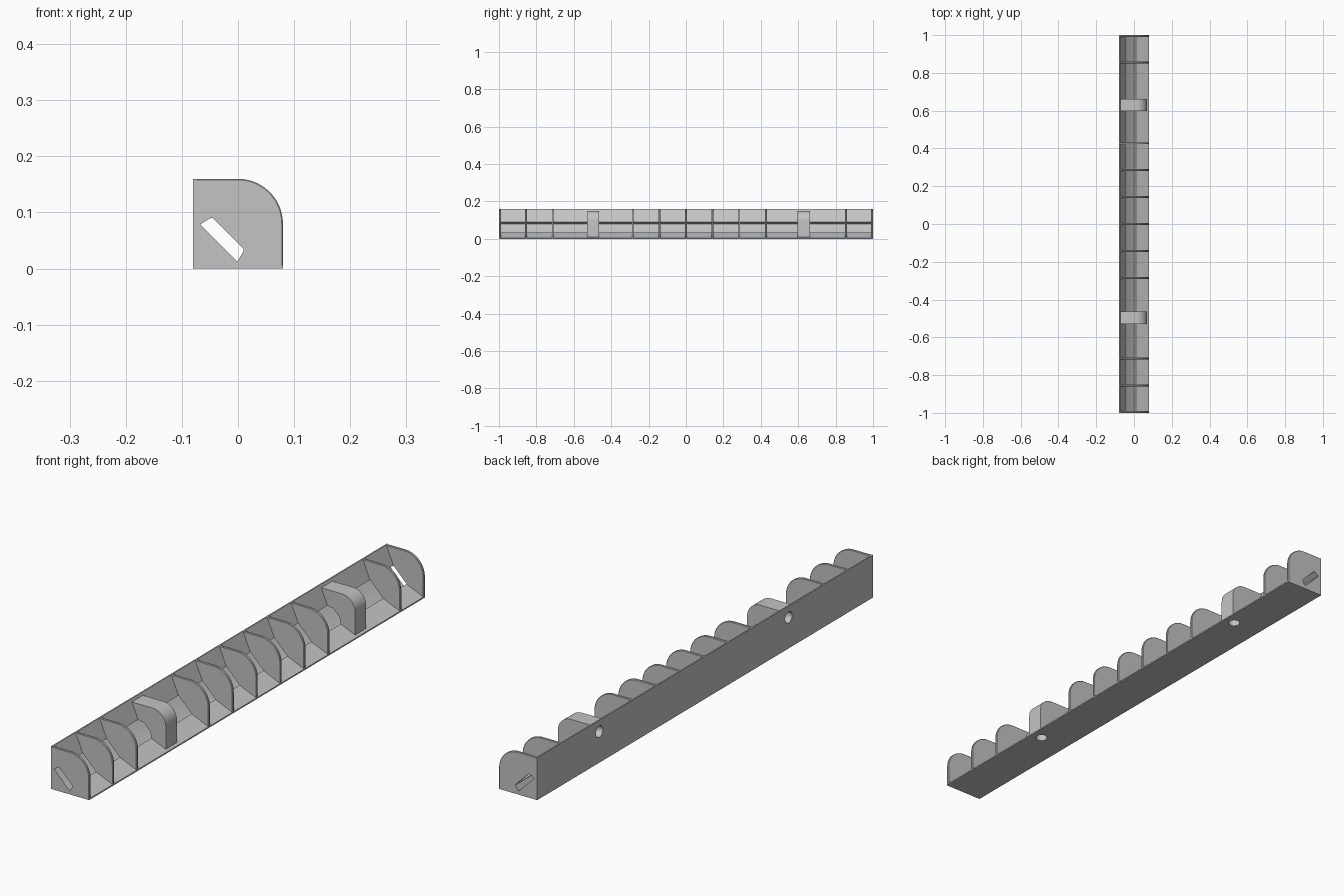
import bpy, bmesh, math
from mathutils import Vector

default = bpy.data.objects.get("Cube")
if default:
    bpy.data.objects.remove(default, do_unlink=True)

grey = bpy.data.materials.new("plain grey")
grey.use_nodes = True
grey.diffuse_color = (0.55, 0.55, 0.55, 1)
grey.node_tree.nodes["Principled BSDF"].inputs["Base Color"].default_value = grey.diffuse_color

HALF = 0.08


def mirrored(points):
    """Reflect section points across the diagonal through the corner, reversed."""
    return [(z - HALF, x + HALF) for x, z in reversed(points)]


def arc(cx, cz, radius, steps=20):
    return [(cx + radius * math.sin(math.pi / 2 * i / steps),
             cz + radius * math.cos(math.pi / 2 * i / steps)) for i in range(steps + 1)]


def prism(name, outline, y0, y1, rim=0, bevel=0.002):
    """Extrude an x-z outline along y; the first rim points get a softened edge."""
    bm = bmesh.new()
    front = [bm.verts.new((x, y0, z)) for x, z in outline]
    back = [bm.verts.new((x, y1, z)) for x, z in outline]
    n = len(outline)
    bm.faces.new(front)
    bm.faces.new(back[::-1])
    for i in range(n):
        j = (i + 1) % n
        bm.faces.new((front[i], back[i], back[j], front[j]))
    bmesh.ops.recalc_face_normals(bm, faces=bm.faces)
    if rim:
        edges = [bm.edges.get((ring[i], ring[i + 1]))
                 for ring in (front, back) for i in range(rim - 1)]
        bmesh.ops.bevel(bm, geom=edges, offset=bevel, segments=1, affect='EDGES')
    mesh = bpy.data.meshes.new(name)
    bm.to_mesh(mesh)
    bm.free()
    mesh.materials.append(grey)
    obj = bpy.data.objects.new(name, mesh)
    bpy.context.collection.objects.link(obj)
    return obj


def drill(obj, position, axis):
    """Cut a round blind hole at position along axis."""
    bpy.ops.mesh.primitive_cylinder_add(vertices=32, radius=0.021, depth=0.1, location=position)
    cutter = bpy.context.object
    cutter.rotation_euler = Vector(axis).to_track_quat('Z', 'Y').to_euler()
    cutter.hide_render = True
    cutter.data.materials.append(grey)
    mod = obj.modifiers.new("hole", 'BOOLEAN')
    mod.operation = 'DIFFERENCE'
    mod.solver = 'EXACT'
    mod.object = cutter
    graph = bpy.context.evaluated_depsgraph_get()
    cut = bpy.data.meshes.new_from_object(obj.evaluated_get(graph))
    obj.modifiers.clear()
    obj.data = cut
    bpy.data.objects.remove(cutter, do_unlink=True)


def smooth(obj):
    bpy.ops.object.select_all(action='DESELECT')
    obj.select_set(True)
    bpy.context.view_layer.objects.active = obj
    bpy.ops.object.shade_smooth_by_angle(angle=math.radians(25))


# L-shaped rail: wall and floor taper outwards, with an undercut diagonal groove
wall_tip = [(-HALF, 0.16), (-0.075, 0.16)]
wall_lip = [(-0.045, 0.09), (-0.049, 0.09)]
groove = [(-0.067, 0.079), (-0.065, 0.076)]
wall = wall_tip + wall_lip + groove
rail = prism("rail", wall + mirrored(wall) + [(-HALF, 0)], -1, 1)

# Thin dividers and end caps above the groove
pitch = 0.1425
divider = ([(-0.075, 0.16)] + arc(0, HALF, HALF) + [(HALF, 0.005)]
           + mirrored([(-0.045, 0.09)]) + [(-0.045, 0.09)])
rim = len(divider) - 2
for i in (-7, -6, -5, -2, -1, 0, 1, 2, 3, 6, 7):
    name = "end_cap" if abs(i) == 7 else "divider"
    y = max(-0.995, min(0.995, i * pitch))
    smooth(prism(name, divider, y - 0.005, y + 0.005, rim))

# Wide mounting blocks with a notch over the groove and two screw holes each
notch = [(-0.045, 0.09), (-0.02, 0.085)]
block = [(-0.071, 0.15)] + arc(0.015, 0.095, 0.055) + [(0.07, 0.009)]
block += mirrored(notch) and [p for p in reversed(notch + mirrored(notch))]
for y in (-0.497, 0.63):
    mount = prism("mounting_block", block, y - 0.033, y + 0.033)
    for part in (rail, mount):
        drill(part, (-HALF, y, 0.117), (1, 0, 0))
        drill(part, (0.037, y, 0), (0, 0, 1))
    smooth(mount)
smooth(rail)
